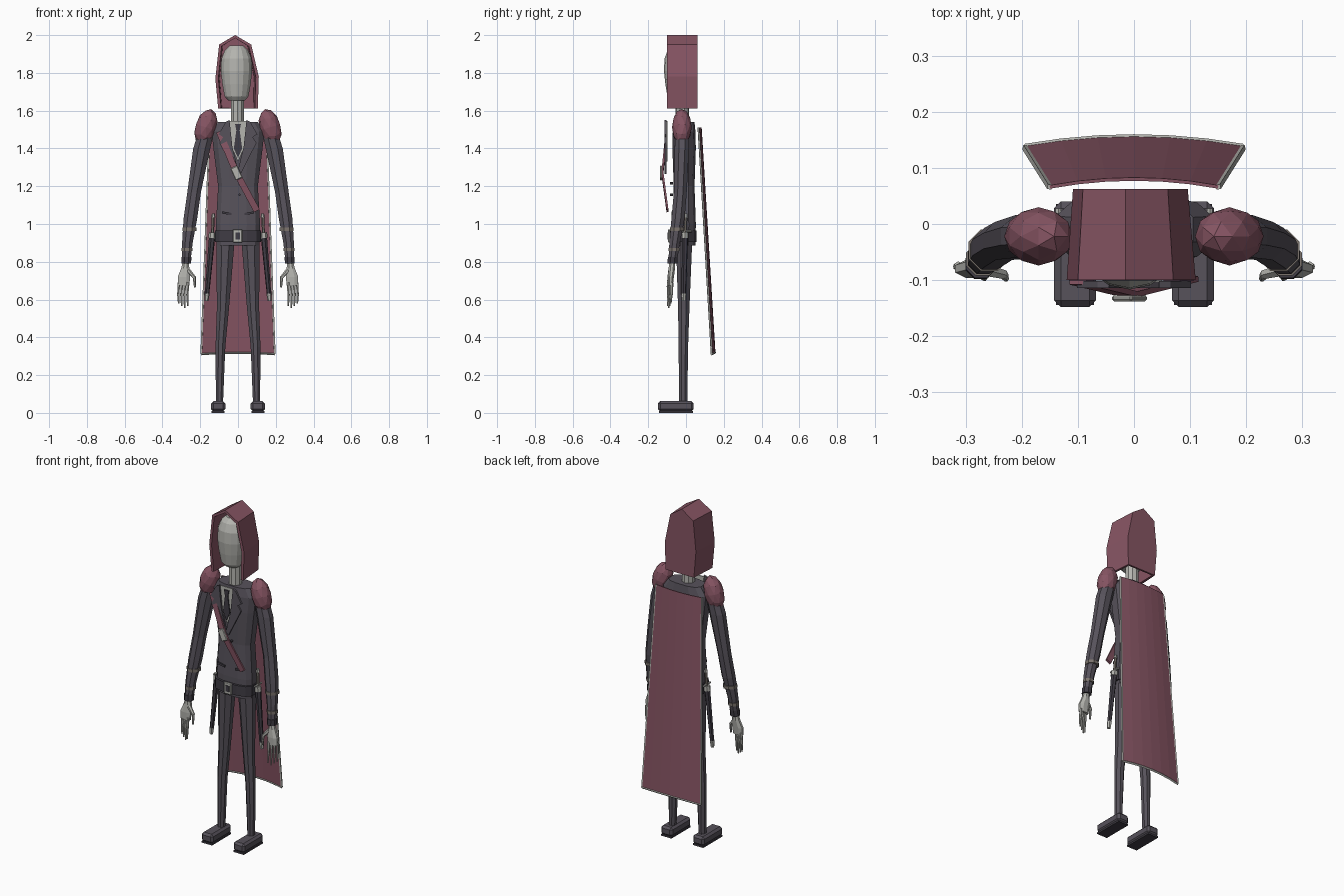
import bpy, bmesh
from math import sin, cos, pi
from mathutils import Vector

cube = bpy.data.objects.get("Cube")
if cube:
    bpy.data.objects.remove(cube, do_unlink=True)


def material(name, rgb):
    m = bpy.data.materials.new(name)
    m.use_nodes = True
    m.diffuse_color = (*rgb, 1)
    m.node_tree.nodes["Principled BSDF"].inputs["Base Color"].default_value = (*rgb, 1)
    return m


BURGUNDY = material("burgundy_cloth", (0.24, 0.09, 0.125))
DARK = material("charcoal_suit", (0.095, 0.085, 0.105))
BLACK = material("dark_leather", (0.05, 0.045, 0.058))
PALE = material("pale_grey", (0.46, 0.46, 0.43))
BAND = material("taupe_band", (0.2, 0.175, 0.155))


def finish(name, bm, mat):
    bmesh.ops.recalc_face_normals(bm, faces=bm.faces)
    me = bpy.data.meshes.new(name)
    bm.to_mesh(me)
    bm.free()
    me.materials.append(mat)
    ob = bpy.data.objects.new(name, me)
    bpy.context.collection.objects.link(ob)
    return ob


def loft(name, rings, mat, n=8, power=1.0):
    """Skin horizontal rings (x, y, z, rx, ry); a power below 1 squares them off."""
    bm = bmesh.new()
    loops = []
    for x, y, z, rx, ry in rings:
        loop = []
        for i in range(n):
            a = 2 * pi * (i + 0.5) / n
            c, s = cos(a), sin(a)
            c = abs(c) ** power * (1 if c > 0 else -1)
            s = abs(s) ** power * (1 if s > 0 else -1)
            k = cos(pi / n) ** power
            loop.append(bm.verts.new((x + rx * c / k, y + ry * s / k, z)))
        loops.append(loop)
    for a, b in zip(loops, loops[1:]):
        for i in range(n):
            bm.faces.new((a[i], a[(i + 1) % n], b[(i + 1) % n], b[i]))
    bm.faces.new(loops[0])
    bm.faces.new(loops[-1])
    return finish(name, bm, mat)


def rod(name, p, q, r1, r2, mat, n=6):
    p, q = Vector(p), Vector(q)
    bm = bmesh.new()
    bmesh.ops.create_cone(bm, cap_ends=True, segments=n, radius1=r1, radius2=r2, depth=(q - p).length)
    ob = finish(name, bm, mat)
    ob.location = (p + q) / 2
    ob.rotation_euler = (q - p).to_track_quat('Z', 'Y').to_euler()
    return ob


def box(name, centre, size, mat, bevel=0.0):
    bm = bmesh.new()
    bmesh.ops.create_cube(bm, size=1)
    bmesh.ops.scale(bm, vec=size, verts=bm.verts)
    ob = finish(name, bm, mat)
    ob.location = centre
    if bevel:
        mod = ob.modifiers.new("bevel", 'BEVEL')
        mod.width, mod.segments = bevel, 1
    return ob


def plate(name, pts, y, thick, mat):
    """Outline of (x, z) points extruded backwards from the front plane y."""
    bm = bmesh.new()
    face = bm.faces.new([bm.verts.new((x, y, z)) for x, z in pts])
    ext = bmesh.ops.extrude_face_region(bm, geom=[face])
    verts = [v for v in ext["geom"] if isinstance(v, bmesh.types.BMVert)]
    bmesh.ops.translate(bm, verts=verts, vec=(0, thick, 0))
    return finish(name, bm, mat)


# Hood: open-fronted shell with a pointed ridge
outline = [(-.105, 1.612), (-.12, 1.77), (-.1, 1.95), (-.015, 2.0),
           (.07, 1.95), (.11, 1.78), (.105, 1.612)]
bm = bmesh.new()
front = [bm.verts.new((x, -.1, z)) for x, z in outline]
back = [bm.verts.new((x * .89 - .002, .062, z)) for x, z in outline]
for i in range(len(outline) - 1):
    bm.faces.new((front[i], front[i + 1], back[i + 1], back[i]))
bm.faces.new(back)
hood = finish("hood", bm, BURGUNDY)
shell = hood.modifiers.new("shell", 'SOLIDIFY')
shell.thickness, shell.offset = 0.016, -1

# Head and neck
loft("head", [(-.008, -.04, z, r, r * .9) for z, r in
              [(1.655, .045), (1.675, .063), (1.74, .075), (1.81, .083),
               (1.875, .08), (1.92, .062), (1.945, .035)]], PALE, 14)
loft("neck", [(-.003, -.02, 1.5, .035, .035), (-.003, -.02, 1.68, .035, .035)], PALE, 10)

# Jacket body and belt
loft("jacket", [(0, -.01, .885, .112, .06), (0, -.01, 1.0, .117, .062),
                (0, -.01, 1.2, .105, .055), (0, -.01, 1.4, .13, .062),
                (0, -.01, 1.49, .14, .06), (0, -.01, 1.54, .105, .055)], DARK, 12, .7)
loft("belt", [(0, -.015, .905, .122, .07), (0, -.015, .965, .122, .07)], BLACK, 12, .7)
box("belt_buckle", (-.002, -.09, .937), (.05, .012, .07), PALE, .004)
box("belt_buckle_centre", (-.002, -.097, .937), (.024, .004, .036), BLACK)
for z in (1.155, 1.215):
    rod("button", (.008, -.085, z), (.008, -.068, z), .007, .007, BLACK)

# Shirt, tie and lapels stand proud of the chest
plate("shirt_front", [(-.05, 1.545), (.05, 1.545), (.04, 1.42), (0, 1.33), (-.04, 1.42)], -.103, .006, PALE)
plate("tie", [(-.016, 1.53), (.016, 1.53), (.009, 1.495), (.022, 1.4),
              (0, 1.35), (-.022, 1.4), (-.009, 1.495)], -.11, .006, BLACK)
lapel = [(.045, 1.55), (.065, 1.54), (.102, 1.475), (.078, 1.46),
         (.098, 1.43), (.015, 1.265), (0, 1.285), (.03, 1.41)]

for side, word in ((1, "left"), (-1, "right")):
    def at(x, y, z):
        return (side * x, y, z)

    plate(word + "_lapel", [(side * x, z) for x, z in lapel], -.114, .012, DARK)
    plate(word + "_pocket", [(side * .035, 1.047), (side * .085, 1.055),
                             (side * .085, 1.067), (side * .035, 1.059)], -.077, .009, BLACK)

    # Shoulder pad
    bm = bmesh.new()
    bmesh.ops.create_icosphere(bm, subdivisions=2, radius=1)
    bmesh.ops.scale(bm, vec=(.057, .052, .1), verts=bm.verts)
    pad = finish(word + "_shoulder_pad", bm, BURGUNDY)
    pad.location = at(.17, -.022, 1.512)
    pad.rotation_euler.y = side * -.28

    # Sleeve and cuff bands
    loft(word + "_sleeve", [at(.165, -.02, 1.5) + (.04, .036), at(.192, -.022, 1.4) + (.045, .038),
                            at(.232, -.03, 1.17) + (.036, .034), at(.252, -.042, 1.03) + (.036, .035),
                            at(.268, -.06, .9) + (.028, .028), at(.274, -.072, .79) + (.021, .022)], DARK)
    for x, y, z, r in ((.258, -.047, .972, .037), (.27, -.063, .865, .029)):
        loft(word + "_cuff_band", [at(x, y, z - .009) + (r, r), at(x, y, z + .009) + (r, r)], BAND)
    loft(word + "_cuff", [at(.274, -.072, .79) + (.026, .026), at(.273, -.07, .825) + (.026, .026)], BLACK)

    # Hand with jointed fingers
    loft(word + "_palm", [at(.288, -.082, .675) + (.03, .012), at(.286, -.08, .72) + (.033, .016),
                          at(.279, -.075, .765) + (.022, .017), at(.277, -.073, .795) + (.016, .016)], PALE)
    for i in range(4):
        x, y = .265 + .016 * i, -.092 + .006 * i
        tip = .555 + .012 * abs(i - 1)
        rod(word + "_finger_base", at(x, y, .69), at(x + .003, y - .002, .625), .0075, .0068, PALE)
        rod(word + "_finger_tip", at(x + .003, y - .002, .628), at(x + .001, y - .006, tip), .0065, .004, PALE)
    rod(word + "_thumb_base", at(.264, -.082, .755), at(.232, -.09, .718), .012, .009, PALE)
    rod(word + "_thumb_tip", at(.232, -.09, .722), at(.228, -.098, .665), .0085, .005, PALE)

    # Trouser leg and shoe
    loft(word + "_leg", [at(.098, -.015, .06) + (.019, .022), at(.093, -.014, .35) + (.026, .025),
                         at(.08, -.012, .55) + (.032, .03), at(.066, -.01, .91) + (.048, .043)], DARK)
    box(word + "_shoe", at(.105, -.054, .035), (.075, .188, .054), DARK, .012)
    box(word + "_sole", at(.105, -.054, .005), (.068, .18, .01), BLACK)

    # Sheathed dagger at the hip
    rod(word + "_sheath", at(.136, -.005, .945), at(.165, -.012, .62), .017, .012, BLACK)
    rod(word + "_sheath_tip", at(.164, -.012, .632), at(.167, -.012, .592), .014, .01, PALE)
    rod(word + "_sheath_collar", at(.135, -.005, .955), at(.138, -.005, .925), .019, .019, PALE)
    rod(word + "_dagger_grip", at(.135, -.004, .95), at(.131, 0, 1.04), .008, .008, BAND)
    rod(word + "_dagger_pommel", at(.131, 0, 1.035), at(.13, 0, 1.055), .011, .008, PALE)
    rod(word + "_dagger_guard", at(.135, -.035, .962), at(.135, .028, .962), .006, .006, PALE)

# Chest strap bowed over its buckle
path = [Vector(p) for p in ((-.1, -.108, 1.49), (-.008, -.13, 1.27), (.1, -.103, 1.07))]
bm = bmesh.new()
rows = [[bm.verts.new(p + Vector((k * .015, 0, k * .008))) for k in (-1, 1)] for p in path]
for a, b in zip(rows, rows[1:]):
    bm.faces.new((a[0], a[1], b[1], b[0]))
strap = finish("chest_strap", bm, BURGUNDY)
strap.modifiers.new("thick", 'SOLIDIFY').thickness = 0.01
buckle = box("strap_buckle", (-.008, -.132, 1.27), (.04, .012, .07), PALE, .004)
buckle.rotation_euler.y = -.42


# Cape: curved sheet flaring towards the hem
def cape_point(u, t):
    half = .15 + .044 * t
    return Vector((u * half, .08 + .073 * t - (.014 + .003 * t) * u * u, 1.51 - 1.19 * t - .008 * u * u * t))


steps = [i / 3 - 1 for i in range(7)]
bm = bmesh.new()
top, hem = [[bm.verts.new(cape_point(u, t)) for u in steps] for t in (0, 1)]
for i in range(len(steps) - 1):
    bm.faces.new((top[i], top[i + 1], hem[i + 1], hem[i]))
cape = finish("cape", bm, BURGUNDY)
sheet = cape.modifiers.new("thick", 'SOLIDIFY')
sheet.thickness, sheet.offset = 0.006, 0
for u in (-1, 1):
    rod("cape_side_trim", cape_point(u, 0), cape_point(u, 1), .006, .006, PALE, 4)
for a, b in zip(steps, steps[1:]):
    rod("cape_hem_trim", cape_point(a, 1), cape_point(b, 1), .007, .007, PALE, 4)
